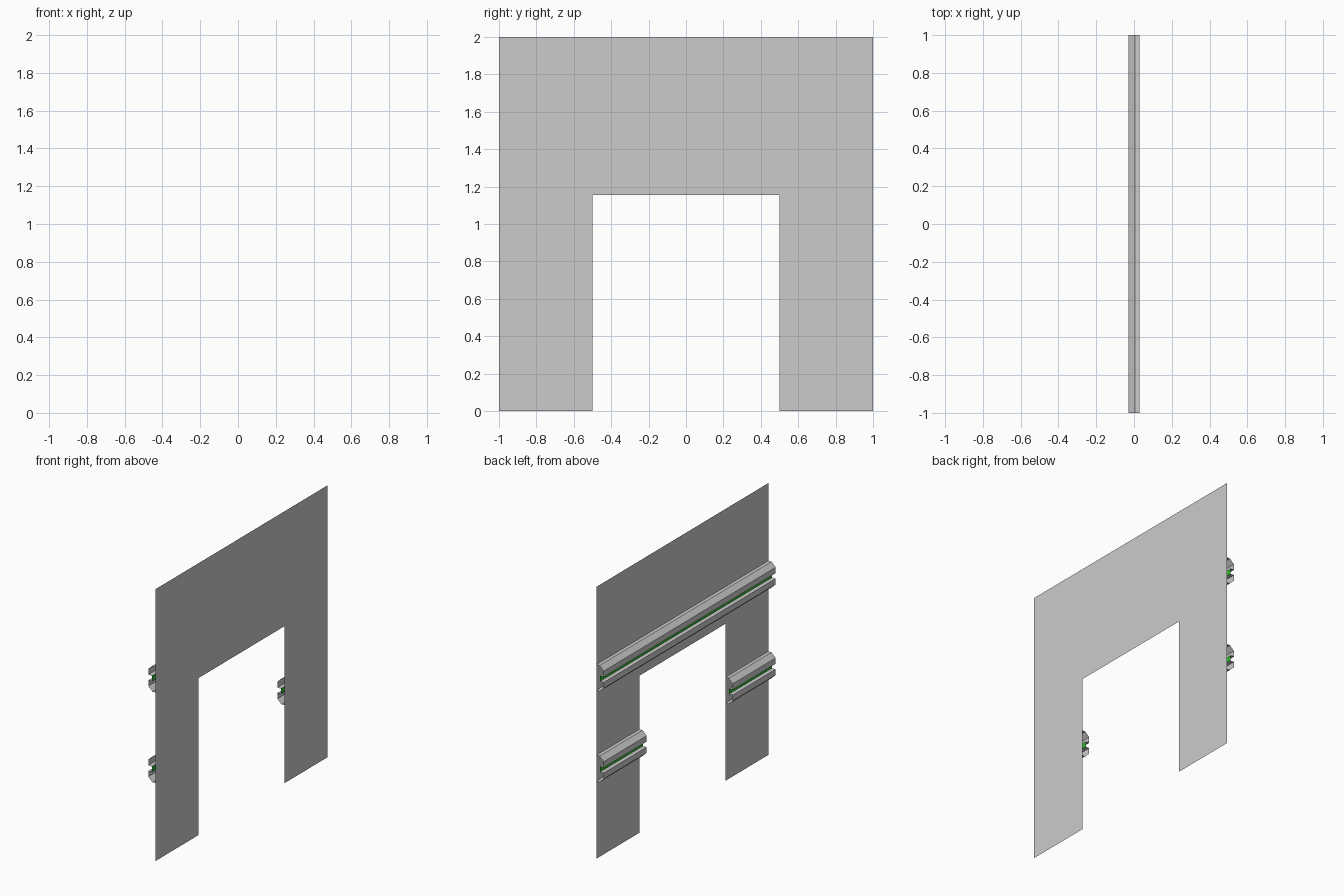
import bpy

if "Cube" in bpy.data.objects:
    bpy.data.objects.remove(bpy.data.objects["Cube"])

X_FACE, X_SLOT, X_OUT = 0.03, 0.0, -0.03
green = bpy.data.materials.new("green")
green.diffuse_color = (0.03, 0.5, 0.03, 1)
green.use_nodes = True
green.node_tree.nodes["Principled BSDF"].inputs["Base Color"].default_value = green.diffuse_color


def make(name, verts, faces, mat=None):
    mesh = bpy.data.meshes.new(name)
    mesh.from_pydata(verts, [], faces)
    if mat:
        mesh.materials.append(mat)
    obj = bpy.data.objects.new(name, mesh)
    bpy.context.collection.objects.link(obj)
    return obj


def sweep(name, profile, y0, y1, mat=None):
    """Open (x, z) profile swept along y, without end caps."""
    n = len(profile)
    verts = [(x, y, z) for y in (y0, y1) for x, z in profile]
    faces = [(i, i + 1, n + i + 1, n + i) for i in range(n - 1)]
    return make(name, verts, faces, mat)


def rail(name, z, y0, y1):
    # Bevelled half profile, mirrored about the slot
    half = [(X_FACE, 0.095), (0.004, 0.095), (X_OUT, 0.063),
            (X_OUT, 0.02), (X_SLOT, 0.02)]
    for side, s in (("upper", 1), ("lower", -1)):
        pts = [(x, z + s * h) for x, h in half]
        sweep(f"{name}_{side}", pts if s < 0 else pts[::-1], y0, y1)
    # Green strip at the bottom of the slot
    sweep(f"{name}_strip", [(X_SLOT, z - 0.02), (X_SLOT, z + 0.02)], y0, y1, green)


# Flat wall sheet with doorway
outline = [(-1, 0), (-0.5, 0), (-0.5, 1.155), (0.5, 1.155),
           (0.5, 0), (1, 0), (1, 2), (-1, 2)]
make("wall_panel", [(X_FACE, y, z) for y, z in outline], [tuple(range(8))])

# Rails on the back of the wall
rail("top_rail", 4 / 3, -1, 1)
rail("left_rail", 2 / 3, -1, -0.5)
rail("right_rail", 2 / 3, 0.5, 1)
